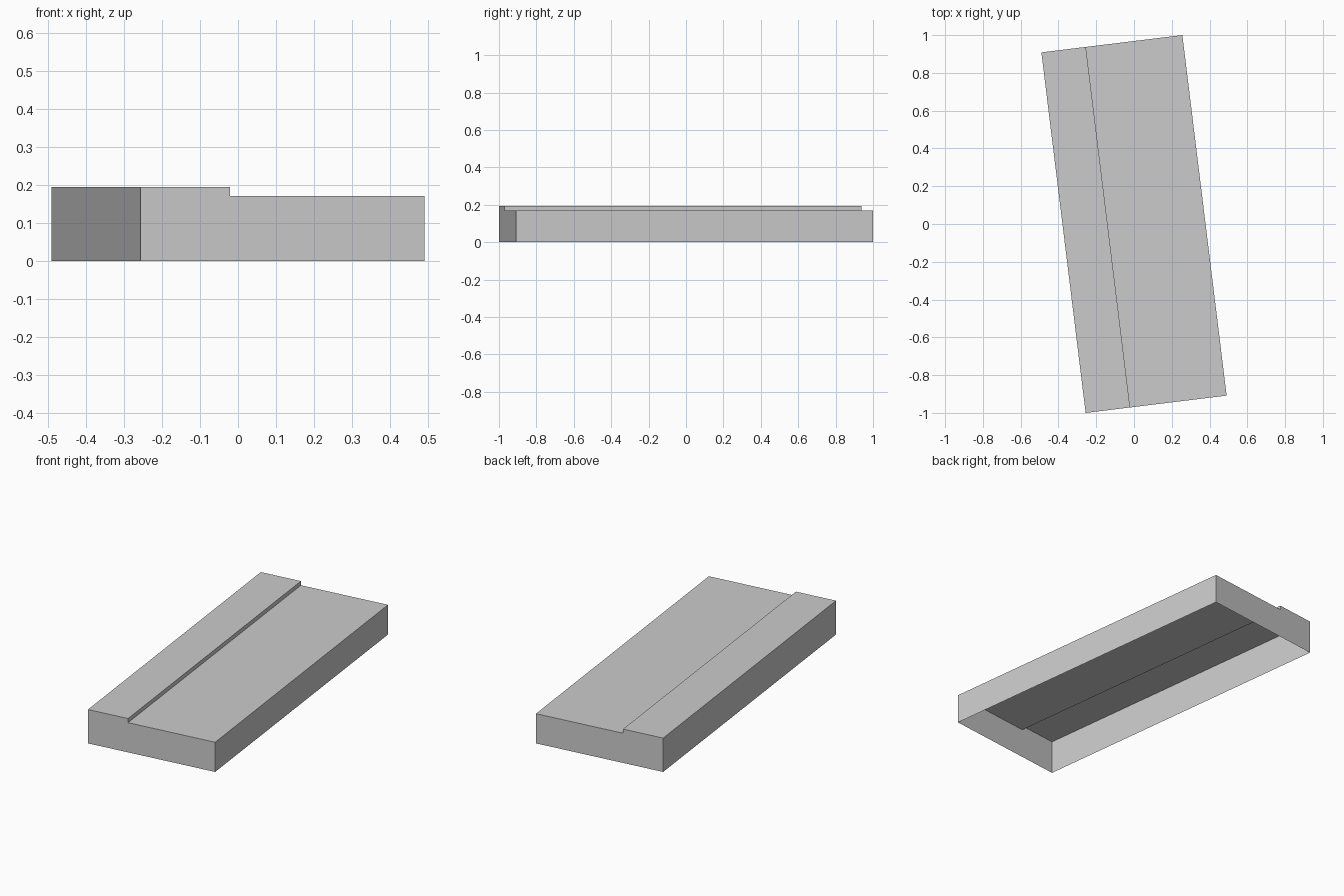
import bpy, bmesh
from math import radians
from mathutils import Matrix

if "Cube" in bpy.data.objects:
    bpy.data.objects.remove(bpy.data.objects["Cube"])

WIDTH, LENGTH = 0.752, 1.923
HIGH, LOW = 0.195, 0.171
STEP_X = -WIDTH / 2 + 0.237
ANGLE = radians(7)

# Stepped cross-section, left foot to right foot (open underneath)
profile = [(-WIDTH / 2, 0), (-WIDTH / 2, HIGH), (STEP_X, HIGH),
           (STEP_X, LOW), (WIDTH / 2, LOW), (WIDTH / 2, 0)]

bm = bmesh.new()
front = [bm.verts.new((x, -LENGTH / 2, z)) for x, z in profile]
back = [bm.verts.new((x, LENGTH / 2, z)) for x, z in profile]

# Side walls, two roof levels and the small step between them
for i in range(len(profile) - 1):
    bm.faces.new((front[i], front[i + 1], back[i + 1], back[i]))

# End walls
bm.faces.new(front[::-1])
bm.faces.new(back)
for f in bm.faces:
    f.normal_update()
    if f.normal.dot(f.calc_center_median()) < 0 and abs(f.normal.x) < 0.5:
        f.normal_flip()
    elif f.normal.x * (1 if f.calc_center_median().x > STEP_X - 0.01 else -1) < -0.5:
        f.normal_flip()

# Turn the whole block on its base
bmesh.ops.transform(bm, matrix=Matrix.Rotation(ANGLE, 4, 'Z'), verts=bm.verts)

mesh = bpy.data.meshes.new("stepped_block")
bm.to_mesh(mesh)
bm.free()
bpy.context.collection.objects.link(bpy.data.objects.new("stepped_block", mesh))
